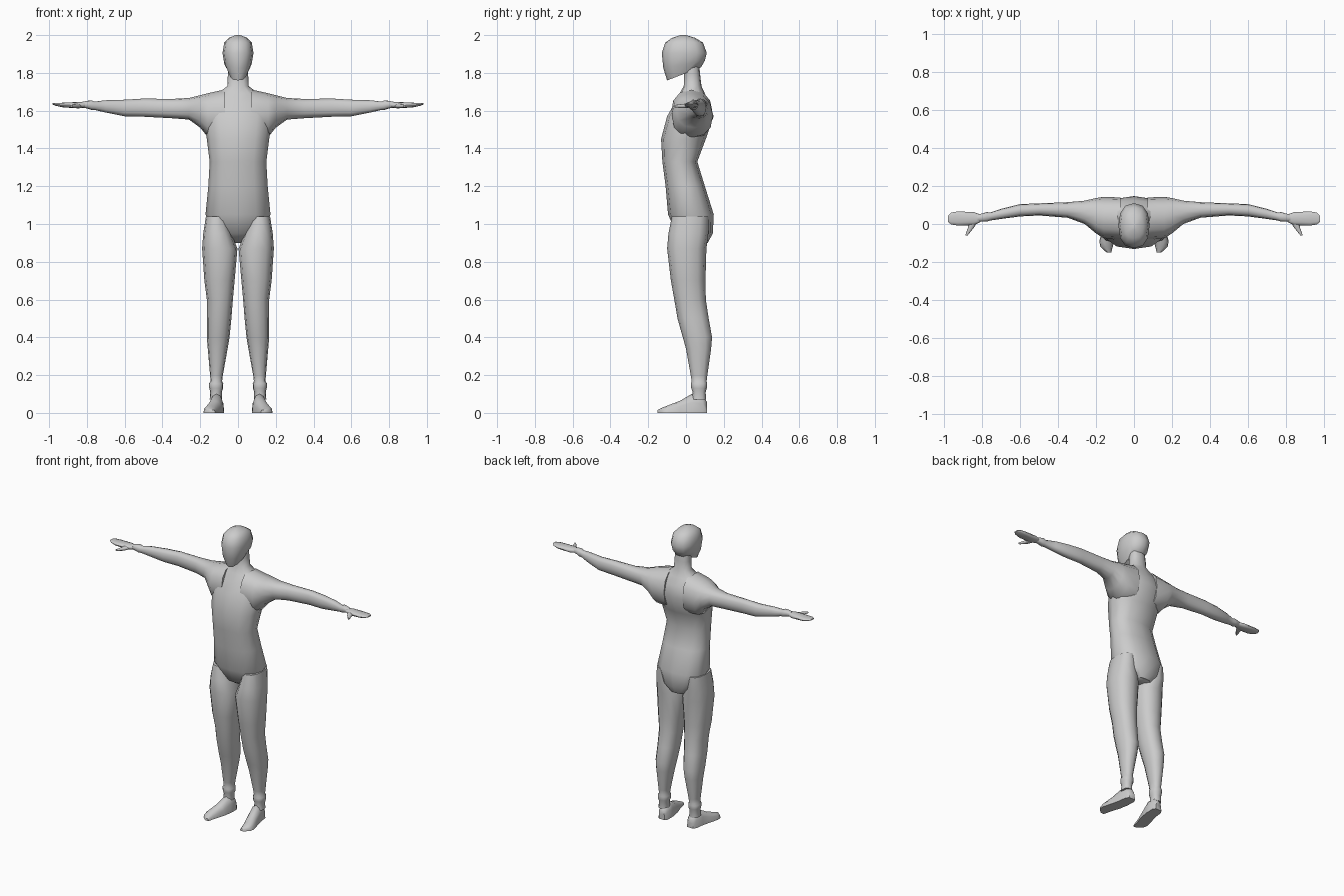
import bpy, bmesh, math

SIDES = 12


def loft(name, axis, rows, mirror=True, power=0.85, floor=False):
    """Skin rounded rings along an axis; row = (pos, a0, a1, b0, b1, slant)."""
    bm = bmesh.new()
    rings = []
    for row in rows:
        pos, a0, a1, b0, b1 = row[:5]
        slant = row[5] if len(row) > 5 else 0
        ring = []
        for i in range(SIDES):
            t = 2 * math.pi * i / SIDES
            c, s = math.cos(t), math.sin(t)
            u = math.copysign(abs(c) ** power, c) if abs(c) > 1e-6 else 0
            v = math.copysign(abs(s) ** power, s) if abs(s) > 1e-6 else 0
            a = (a0 + a1) / 2 + u * (a1 - a0) / 2
            b = (b0 + b1) / 2 + v * (b1 - b0) / 2
            if floor:
                b = max(b, 0)
            p = pos + slant * v
            co = {'x': (p, a, b), 'y': (a, p, b), 'z': (a, b, p)}[axis]
            ring.append(bm.verts.new(co))
        rings.append(ring)
    for r0, r1 in zip(rings, rings[1:]):
        for i in range(SIDES):
            j = (i + 1) % SIDES
            bm.faces.new((r0[i], r0[j], r1[j], r1[i]))
    bm.faces.new(rings[0])
    bm.faces.new(rings[-1])
    bmesh.ops.recalc_face_normals(bm, faces=bm.faces)
    mesh = bpy.data.meshes.new(name)
    bm.to_mesh(mesh)
    bm.free()
    ob = bpy.data.objects.new(name, mesh)
    bpy.context.collection.objects.link(ob)
    bpy.ops.object.select_all(action='DESELECT')
    ob.select_set(True)
    bpy.context.view_layer.objects.active = ob
    bpy.ops.object.shade_smooth_by_angle(angle=math.radians(50))
    if mirror:
        ob.modifiers.new("mirror", 'MIRROR').use_mirror_merge = False
    return ob


def centred(rows):
    return [(r[0], -r[1], r[1], *r[2:]) for r in rows]


# Torso and neck: height, half width, front, back
loft("torso", 'z', centred([
    (0.90, 0.06, 0.03, 0.115),
    (0.95, 0.12, -0.05, 0.142),
    (1.05, 0.172, -0.095, 0.147),
    (1.20, 0.157, -0.108, 0.10),
    (1.33, 0.150, -0.125, 0.06),
    (1.45, 0.165, -0.132, 0.105),
    (1.57, 0.185, -0.10, 0.146),
    (1.64, 0.17, -0.06, 0.125),
    (1.69, 0.11, -0.035, 0.10),
    (1.73, 0.056, -0.012, 0.082),
    (1.79, 0.054, -0.01, 0.075),
    (1.84, 0.05, -0.01, 0.07)]), mirror=False)

# Head: slanted rings so the jaw sits lower than the nape
loft("head", 'z', centred([
    (1.795, 0.045, -0.10, 0.08, 0.035),
    (1.845, 0.072, -0.12, 0.10, 0.02),
    (1.905, 0.082, -0.128, 0.11),
    (1.96, 0.073, -0.11, 0.09),
    (1.985, 0.05, -0.075, 0.05),
    (2.0, 0.012, -0.03, 0.0)]), mirror=False)

# Arm, flared into the shoulder
loft("arm", 'x', [
    (0.07, -0.08, 0.14, 1.45, 1.712),
    (0.16, -0.075, 0.143, 1.46, 1.692),
    (0.20, -0.05, 0.137, 1.51, 1.682),
    (0.26, -0.0, 0.123, 1.553, 1.667),
    (0.35, 0.033, 0.115, 1.560, 1.662),
    (0.50, 0.045, 0.109, 1.568, 1.664),
    (0.60, 0.04, 0.105, 1.570, 1.658),
    (0.70, 0.027, 0.08, 1.590, 1.655),
    (0.76, 0.018, 0.06, 1.604, 1.648),
    (0.775, 0.012, 0.063, 1.604, 1.654),
    (0.80, 0.012, 0.056, 1.612, 1.652),
    (0.825, 0.012, 0.05, 1.616, 1.647)])

# Hand and thumb
loft("hand", 'x', [
    (0.81, 0.01, 0.05, 1.617, 1.645),
    (0.845, -0.006, 0.063, 1.612, 1.646),
    (0.93, -0.008, 0.066, 1.618, 1.642),
    (0.965, -0.002, 0.06, 1.626, 1.641),
    (0.982, 0.012, 0.042, 1.632, 1.64)])
loft("thumb", 'y', [
    (0.02, 0.82, 0.87, 1.615, 1.64),
    (-0.02, 0.845, 0.876, 1.613, 1.635),
    (-0.06, 0.877, 0.89, 1.618, 1.63)])

# Leg with ankle bump
loft("leg", 'z', [
    (1.04, 0.06, 0.17, -0.075, 0.12),
    (0.95, 0.035, 0.184, -0.093, 0.118),
    (0.87, 0.003, 0.190, -0.10, 0.108),
    (0.70, 0.018, 0.178, -0.08, 0.103),
    (0.60, 0.027, 0.165, -0.062, 0.105),
    (0.50, 0.035, 0.165, -0.045, 0.12),
    (0.40, 0.045, 0.165, -0.017, 0.138),
    (0.34, 0.055, 0.160, 0.0, 0.133),
    (0.20, 0.080, 0.148, 0.025, 0.113),
    (0.168, 0.084, 0.145, 0.03, 0.109),
    (0.155, 0.078, 0.154, 0.026, 0.112),
    (0.13, 0.079, 0.152, 0.028, 0.11),
    (0.11, 0.086, 0.147, 0.035, 0.104),
    (0.07, 0.085, 0.150, 0.03, 0.106)])

# Foot: flat sole, toes turned outward
loft("foot", 'y', [(y, x0, x1, -h, h) for y, x0, x1, h in [
    (0.11, 0.085, 0.13, 0.06),
    (0.09, 0.073, 0.145, 0.09),
    (0.03, 0.075, 0.152, 0.10),
    (-0.03, 0.085, 0.168, 0.065),
    (-0.09, 0.105, 0.183, 0.042),
    (-0.12, 0.112, 0.178, 0.03),
    (-0.15, 0.12, 0.145, 0.016)]], floor=True)
